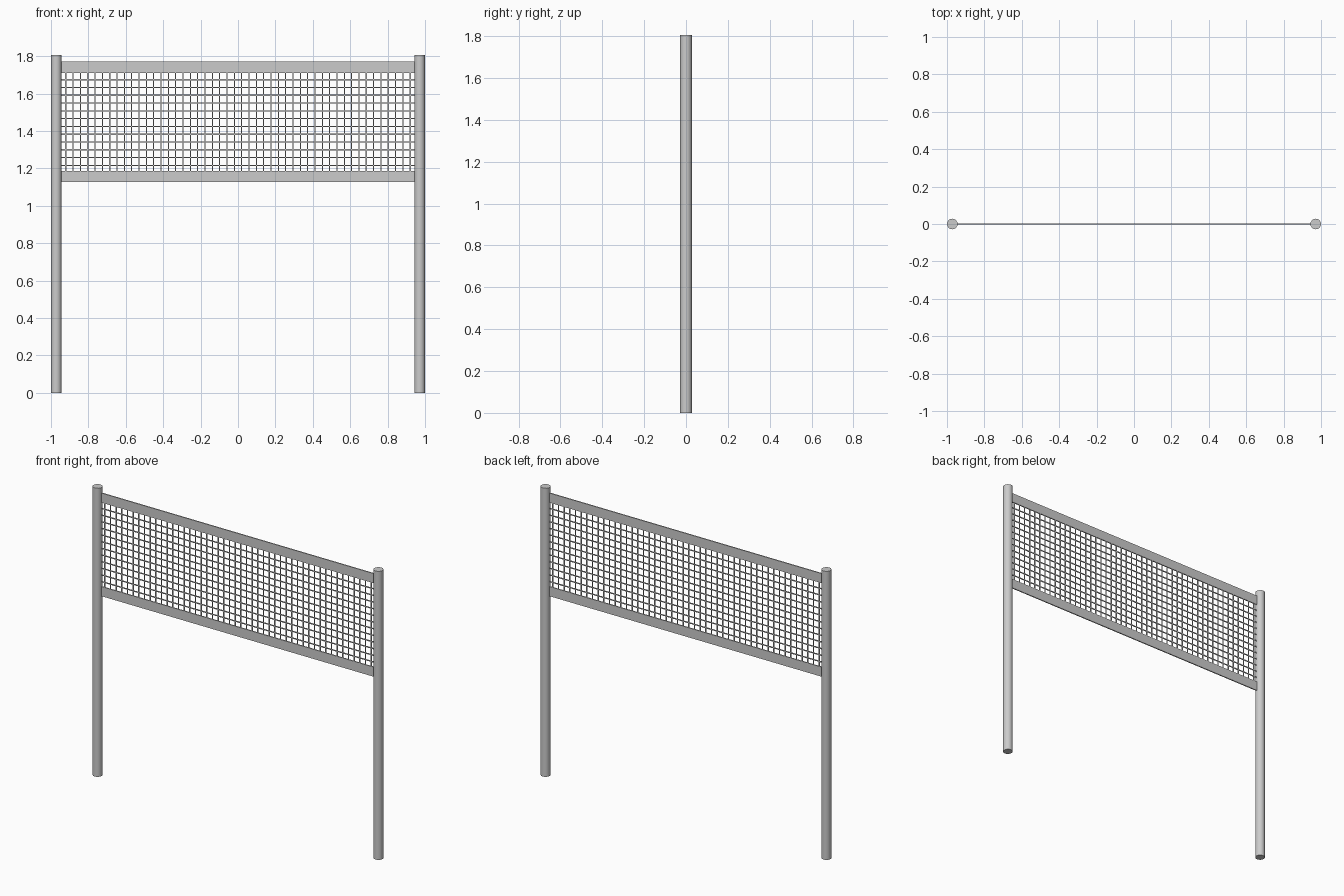
import bpy, bmesh
from mathutils import Matrix, Vector

if "Cube" in bpy.data.objects:
    bpy.data.objects.remove(bpy.data.objects["Cube"])

POST_X, POST_R, POST_H = 0.9715, 0.0285, 1.805
HALF = 0.946             # half length of the net between the posts
TOP, BOTTOM = 1.741, 1.156
STRAND = 0.006


def box_object(name, boxes):
    bm = bmesh.new()
    for centre, size in boxes:
        m = Matrix.Translation(centre) @ Matrix.Diagonal(Vector(size).to_4d())
        bmesh.ops.create_cube(bm, size=1, matrix=m)
    mesh = bpy.data.meshes.new(name)
    bm.to_mesh(mesh)
    bm.free()
    ob = bpy.data.objects.new(name, mesh)
    bpy.context.collection.objects.link(ob)
    return ob


# Round upright posts
for name, side in (("left_post", -1), ("right_post", 1)):
    bpy.ops.mesh.primitive_cylinder_add(vertices=16, radius=POST_R, depth=POST_H,
                                        location=(side * POST_X, 0, POST_H / 2))
    bpy.context.object.name = name
    bpy.ops.object.shade_smooth_by_angle()

# Flat tapes along the top and bottom of the net
for name, z in (("top_tape", TOP), ("bottom_tape", BOTTOM)):
    box_object(name, [((0, 0, z), (2 * HALF, 0.007, 0.06))])

# Net strands: 48 upright and 12 level
step_x, step_z = 0.0392, 0.0416
mid = 1.445
box_object("net_upright_strands",
           [(((i - 23.5) * step_x, 0, (TOP + BOTTOM) / 2), (STRAND, 0.005, TOP - BOTTOM - 0.05))
            for i in range(48)])
box_object("net_level_strands",
           [((0, 0, mid + (j - 5.5) * step_z), (2 * HALF, 0.0046, STRAND))
            for j in range(12)])
